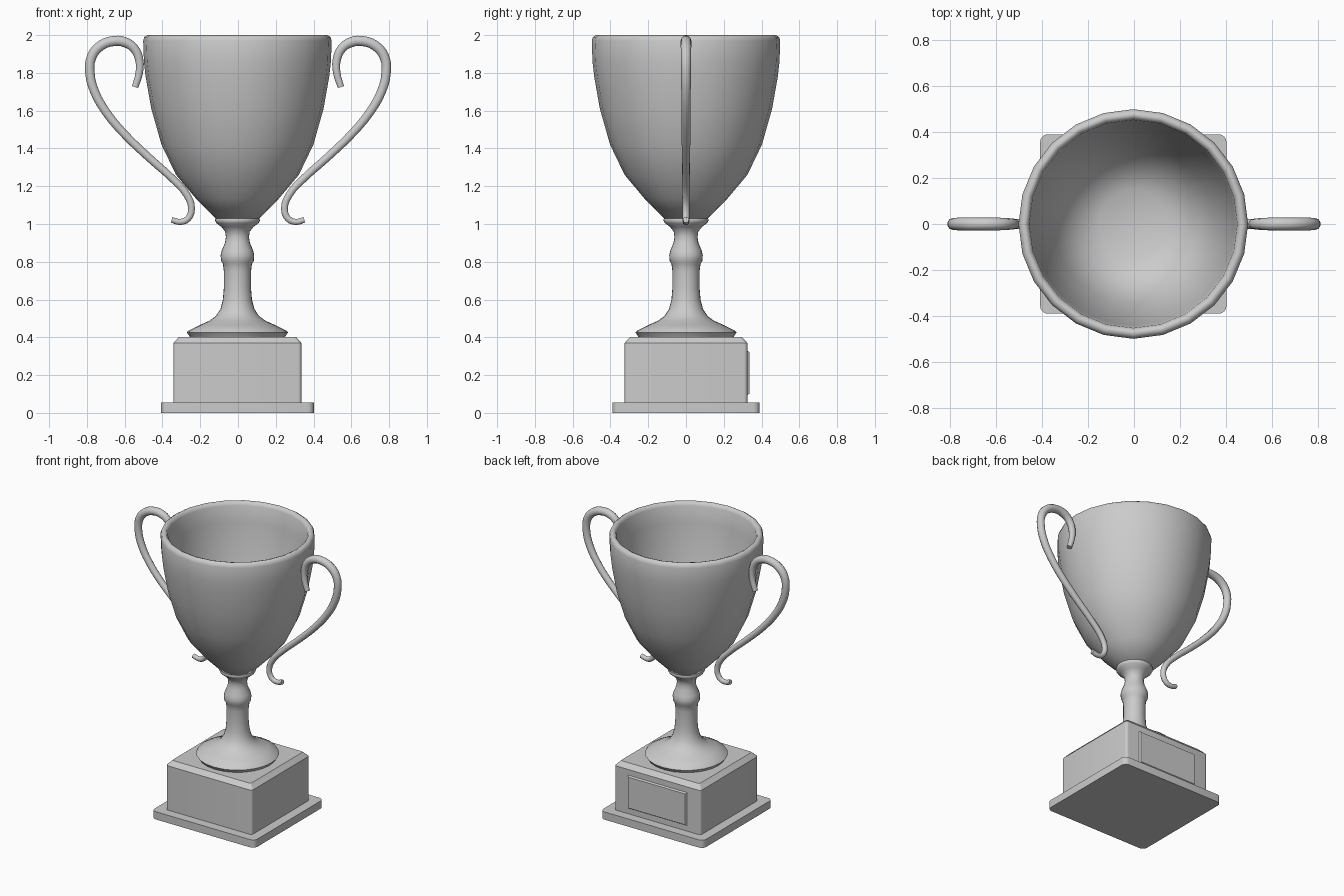
import bpy, bmesh, math

if "Cube" in bpy.data.objects:
    bpy.data.objects.remove(bpy.data.objects["Cube"])

CX = -0.003  # slight offset of the body from the handles


def finish(name, bm, angle):
    bmesh.ops.remove_doubles(bm, verts=bm.verts, dist=1e-5)
    bmesh.ops.recalc_face_normals(bm, faces=bm.faces)
    me = bpy.data.meshes.new(name)
    bm.to_mesh(me)
    bm.free()
    ob = bpy.data.objects.new(name, me)
    bpy.context.collection.objects.link(ob)
    smooth(ob, angle)
    return ob


def smooth(ob, angle):
    bpy.ops.object.select_all(action='DESELECT')
    ob.select_set(True)
    bpy.context.view_layer.objects.active = ob
    bpy.ops.object.shade_smooth_by_angle(angle=math.radians(angle))


def lathe(name, profile, segments=24, angle=50):
    bm = bmesh.new()
    vs = [bm.verts.new((CX + r, 0, z)) for r, z in profile]
    es = [bm.edges.new(p) for p in zip(vs, vs[1:])]
    bmesh.ops.spin(bm, geom=vs + es, cent=(CX, 0, 0), axis=(0, 0, 1),
                   angle=2 * math.pi, steps=segments)
    return finish(name, bm, angle)


def rounded_block(name, levels, corner_steps=4):
    """Stack of rounded rectangles: (z, half x, half y, corner radius)."""
    bm = bmesh.new()
    rings = []
    for z, hx, hy, r in levels:
        ring = []
        for q, (sx, sy) in enumerate(((1, 1), (-1, 1), (-1, -1), (1, -1))):
            for i in range(corner_steps + 1):
                a = (q + i / corner_steps) * math.pi / 2
                ring.append(bm.verts.new((CX + sx * (hx - r) + r * math.cos(a),
                                          sy * (hy - r) + r * math.sin(a), z)))
        rings.append(ring)
    for a, b in zip(rings, rings[1:]):
        for i in range(len(a)):
            j = (i + 1) % len(a)
            bm.faces.new((a[i], a[j], b[j], b[i]))
    bm.faces.new(rings[0])
    bm.faces.new(rings[-1])
    return finish(name, bm, 30)


# Plinth
rounded_block("base_foot", [(0, .405, .39, .034), (.055, .405, .39, .034)])
rounded_block("plinth", [(.055, .339, .325, .018), (.37, .339, .325, .018),
                         (.402, .31, .296, .015)])

# Engraving plate on the back face
bm = bmesh.new()
bmesh.ops.create_cube(bm, size=1)
for v in bm.verts:
    inset = .012 if v.co.y > 0 else 0
    v.co = (CX + math.copysign(.237 - inset, v.co.x),
            .336 if v.co.y > 0 else .318,
            .212 + math.copysign(.122 - inset, v.co.z))
finish("plate", bm, 20)

# Stem with flared foot, knop and collar
lathe("stem", [(0, .398), (.25, .398), (.258, .412), (.268, .425), (.262, .434),
               (.20, .465), (.15, .487), (.115, .512), (.09, .55), (.077, .60),
               (.072, .66), (.072, .75), (.077, .79), (.087, .805), (.089, .835),
               (.083, .86), (.066, .90), (.061, .93), (.065, .96), (.085, .985),
               (.112, 1.005), (.12, 1.02), (.115, 1.032), (0, 1.032)], angle=60)

# Hollow cup with rounded rim and a shallow floor
lathe("cup", [(0, 1.028), (.115, 1.028), (.22, 1.135), (.325, 1.26), (.402, 1.42),
              (.456, 1.61), (.486, 1.78), (.495, 1.86), (.499, 1.97), (.493, 1.99),
              (.477, 2.0), (.462, 1.995), (.452, 1.975), (.442, 1.86), (.405, 1.62),
              (.345, 1.40), (.255, 1.24), (.15, 1.195), (0, 1.185)], angle=75)

# Scrolled handles, tapering downward
PATH = [(.545, 1.725), (.523, 1.80), (.523, 1.87), (.55, 1.93), (.60, 1.963),
        (.655, 1.969), (.727, 1.944), (.775, 1.885), (.784, 1.80), (.759, 1.70),
        (.70, 1.595), (.61, 1.485), (.47, 1.35), (.345, 1.238), (.268, 1.15),
        (.246, 1.08), (.265, 1.028), (.305, 1.011), (.351, 1.022)]
for side, name in ((-1, "handle_left"), (1, "handle_right")):
    cu = bpy.data.curves.new(name, 'CURVE')
    cu.dimensions = '3D'
    cu.bevel_depth = 1
    cu.bevel_resolution = 3
    cu.resolution_u = 3
    cu.use_fill_caps = True
    sp = cu.splines.new('BEZIER')
    sp.bezier_points.add(len(PATH) - 1)
    for i, (p, (x, z)) in enumerate(zip(sp.bezier_points, PATH)):
        p.co = (side * x, 0, z)
        p.handle_left_type = p.handle_right_type = 'AUTO'
        p.radius = (.018 + .0025 * i) if i < 4 else .028 - .012 * max(0, i - 6) / 12
    ob = bpy.data.objects.new(name, cu)
    bpy.context.collection.objects.link(ob)
    bpy.ops.object.select_all(action='DESELECT')
    ob.select_set(True)
    bpy.context.view_layer.objects.active = ob
    bpy.ops.object.convert(target='MESH')
    smooth(bpy.context.object, 50)
